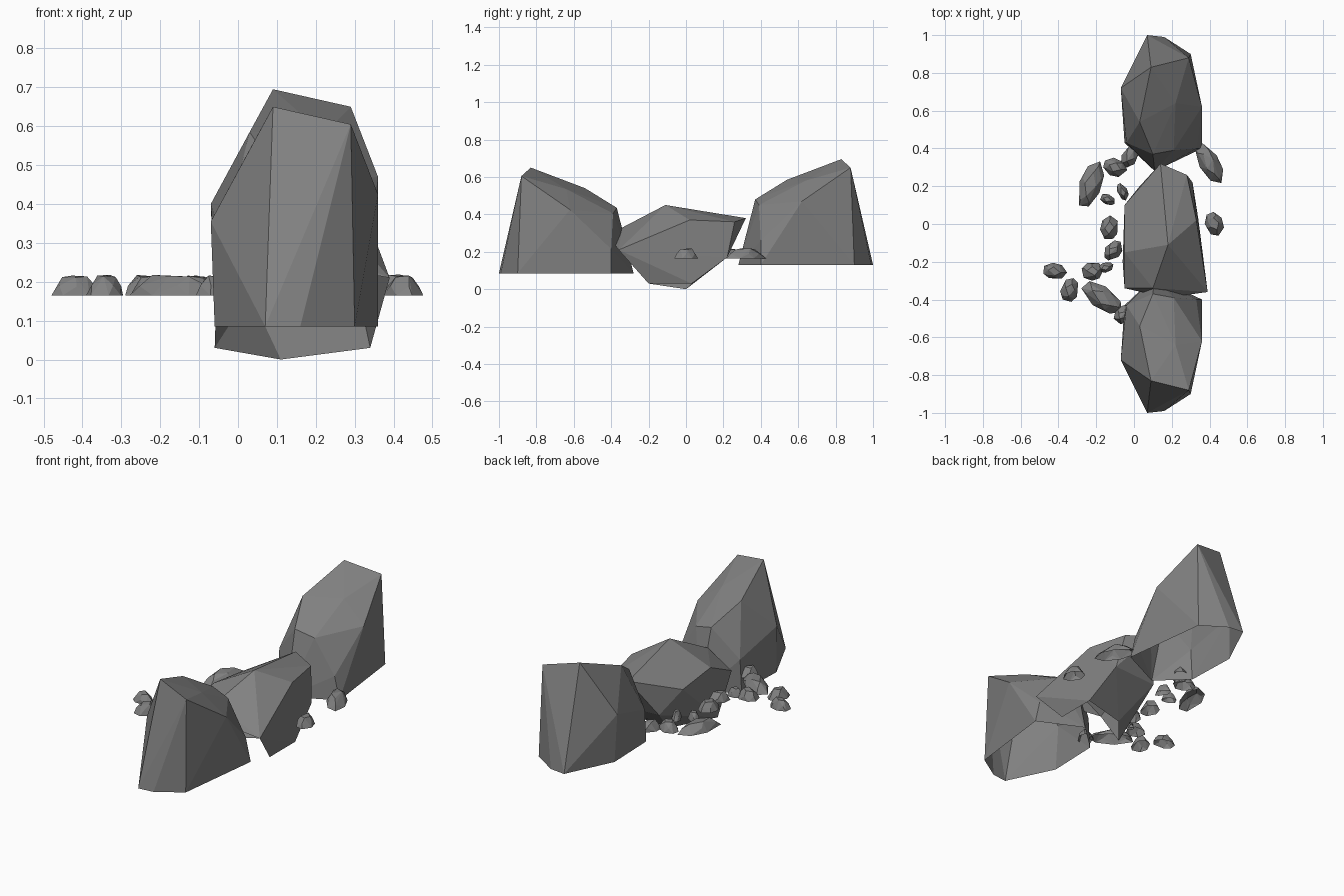
import bpy
import bmesh
import math
import random
from mathutils import Vector

random.seed(4)

default = bpy.data.objects.get("Cube")
if default:
    bpy.data.objects.remove(default)

stone = bpy.data.materials.new("grey_stone")
stone.use_nodes = True
stone.diffuse_color = (0.22, 0.22, 0.22, 1)
stone.node_tree.nodes["Principled BSDF"].inputs["Base Color"].default_value = (0.22, 0.22, 0.22, 1)


def flat_base(normal):
    return normal.z < -0.98


def tilted_base(normal):
    return normal.z < -0.4 and normal.y < 0.2


def hull_rock(name, corners, is_base):
    """Wrap corner points in a faceted stone that is hollow underneath."""
    bm = bmesh.new()
    for corner in corners:
        bm.verts.new(corner)
    bmesh.ops.convex_hull(bm, input=bm.verts[:])
    bmesh.ops.delete(bm, geom=[v for v in bm.verts if not v.link_faces], context="VERTS")
    bmesh.ops.recalc_face_normals(bm, faces=bm.faces[:])
    base = [f for f in bm.faces if is_base(f.normal)]
    bmesh.ops.delete(bm, geom=base, context="FACES")
    mesh = bpy.data.meshes.new(name)
    bm.to_mesh(mesh)
    bm.free()
    mesh.materials.append(stone)
    rock = bpy.data.objects.new(name, mesh)
    bpy.context.collection.objects.link(rock)


# Two tall end boulders: one shape, mirrored and set slightly lower at the front
base_ring = [(0.07, 1.0), (0.16, 0.99), (0.30, 0.90), (0.36, 0.40),
             (0.11, 0.28), (-0.05, 0.43), (-0.06, 0.73)]
upper = [(0.09, 0.83, 0.565), (0.29, 0.88, 0.52), (0.36, 0.62, 0.34),
         (0.03, 0.54, 0.455), (0.22, 0.64, 0.45), (0.21, 0.39, 0.32),
         (0.10, 0.37, 0.35), (-0.07, 0.72, 0.27), (-0.04, 0.43, 0.18),
         (0.33, 0.40, 0.13)]
boulder = [(x, y, 0) for x, y in base_ring] + upper
for name, side, lift in (("back_boulder", 1, 0.13), ("front_boulder", -1, 0.085)):
    hull_rock(name, [(x, y * side, z + lift) for x, y, z in boulder], flat_base)

# Tilted boulder between them, hollow towards the front and below
middle = [(0.18, -0.11, 0.45), (0.14, 0.32, 0.38), (0.28, 0.26, 0.36),
          (0.33, 0.02, 0.37), (0.39, -0.36, 0.21), (0.34, -0.20, 0.03),
          (0.34, 0.03, 0.03), (0.11, 0.0, 0.0), (-0.06, -0.20, 0.03),
          (-0.05, 0.10, 0.30), (0.31, 0.22, 0.17), (0.03, 0.20, 0.17),
          (-0.05, -0.34, 0.24), (0.10, -0.34, 0.33), (-0.05, -0.15, 0.33),
          (0.17, -0.39, 0.25)]
hull_rock("middle_boulder", middle, tilted_base)


# Scattered low stones: x, y, length, width, turn in degrees
def pebble(index, x, y, length, width, turn):
    height = 0.042 + width * 0.12
    angle = math.radians(turn)
    corners = []
    for count, scale, level in ((7, 1.1, 0), (5, 0.88, 0.5), (4, 0.55, 1.0)):
        for i in range(count):
            a = math.tau * (i + random.uniform(-0.2, 0.2)) / count
            u = math.cos(a) * length / 2 * scale
            v = math.sin(a) * width / 2 * scale
            z = height * level * random.uniform(0.85, 1)
            corners.append(Vector((x + u * math.cos(angle) - v * math.sin(angle),
                                   y + u * math.sin(angle) + v * math.cos(angle),
                                   0.165 + z)))
    hull_rock(f"small_stone_{index}", corners, flat_base)


stones = [(-0.23, 0.21, 0.24, 0.11, 70), (-0.10, 0.30, 0.12, 0.09, -20),
          (-0.02, 0.36, 0.12, 0.08, 60), (-0.06, 0.17, 0.09, 0.05, -65),
          (-0.14, 0.13, 0.08, 0.05, -25), (-0.13, -0.02, 0.12, 0.09, 80),
          (-0.11, -0.14, 0.11, 0.08, 50), (-0.15, -0.23, 0.08, 0.05, 15),
          (-0.22, -0.25, 0.11, 0.09, 10), (-0.42, -0.25, 0.12, 0.08, -10),
          (-0.34, -0.35, 0.12, 0.09, 75), (-0.17, -0.39, 0.23, 0.11, -35),
          (-0.06, -0.48, 0.10, 0.08, 50), (0.40, 0.32, 0.22, 0.10, -60),
          (0.425, 0.0, 0.12, 0.09, -70)]
for index, spec in enumerate(stones, 1):
    pebble(index, *spec)
